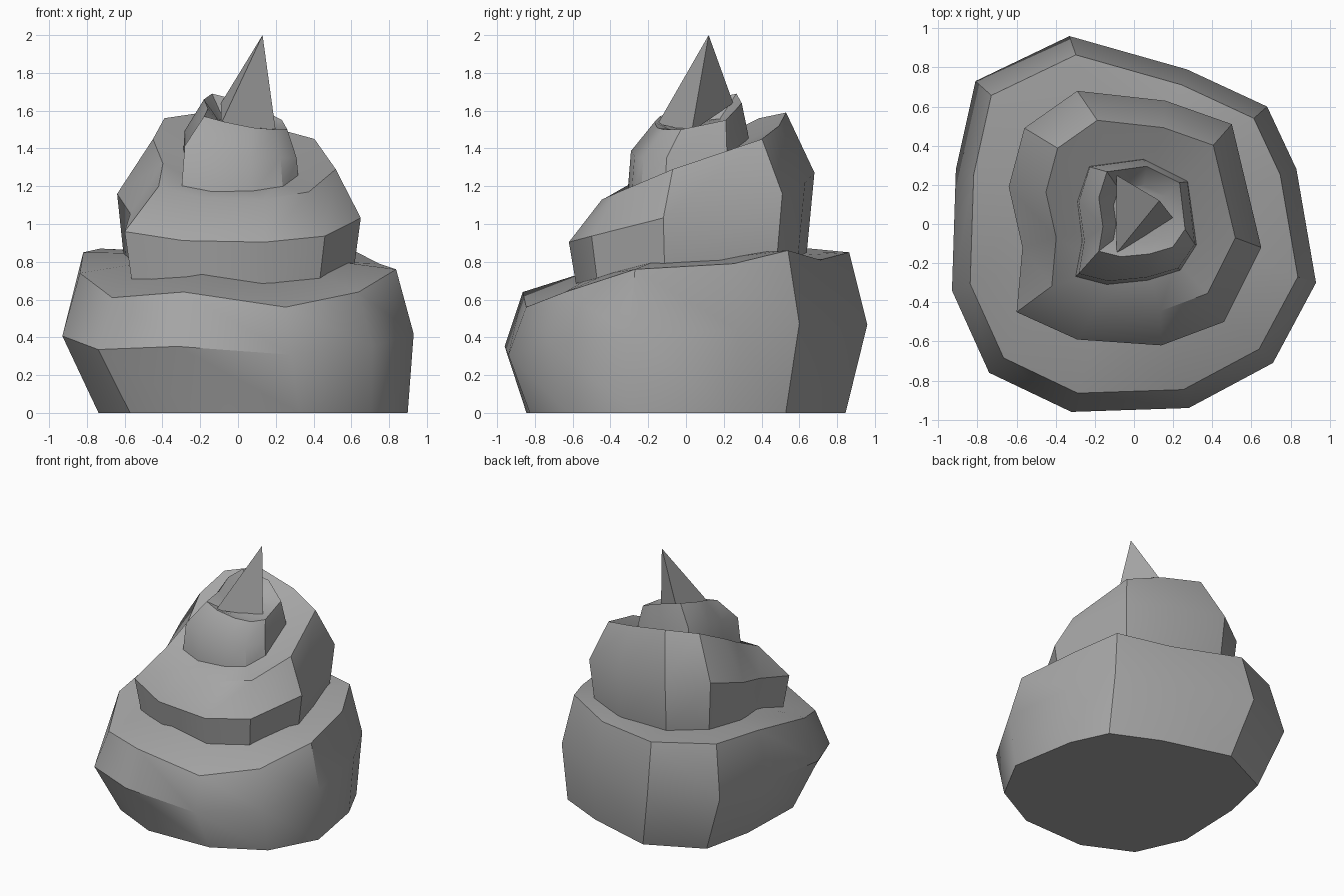
import bpy
import bmesh
import math

cube = bpy.data.objects.get("Cube")
if cube:
    bpy.data.objects.remove(cube, do_unlink=True)

grey = bpy.data.materials.new("plain_grey")
grey.use_nodes = True
colour = (0.38, 0.38, 0.38, 1)
grey.diffuse_color = colour
grey.node_tree.nodes["Principled BSDF"].inputs["Base Color"].default_value = colour


def finish(name, bm):
    """Turn a bmesh into a smooth object that keeps its sharp edges."""
    bmesh.ops.recalc_face_normals(bm, faces=bm.faces)
    mesh = bpy.data.meshes.new(name)
    bm.to_mesh(mesh)
    bm.free()
    obj = bpy.data.objects.new(name, mesh)
    mesh.materials.append(grey)
    bpy.context.collection.objects.link(obj)
    bpy.ops.object.select_all(action="DESELECT")
    obj.select_set(True)
    bpy.context.view_layer.objects.active = obj
    bpy.ops.object.shade_smooth_by_angle(angle=math.radians(38))
    return obj


def swirl_tier(name, outline, rings):
    """Loft rings made from one outline of (x, y, rim height).
    Each ring is (scale, x shift, y shift, height factor, height offset)."""
    bm = bmesh.new()
    loops = []
    for scale, dx, dy, factor, offset in rings:
        loops.append([bm.verts.new((x * scale + dx, y * scale + dy, z * factor + offset))
                      for x, y, z in outline])
    count = len(outline)
    for low, high in zip(loops, loops[1:]):
        for i in range(count):
            j = (i + 1) % count
            bm.faces.new((low[i], low[j], high[j], high[i]))
    bm.faces.new(loops[0][::-1])
    bm.faces.new(loops[-1])
    return finish(name, bm)


# Bottom tier: wide bulge, rim rising toward the back
bottom_outline = [
    (0.93, -0.30, 0.76), (0.71, -0.71, 0.64), (0.28, -0.94, 0.56),
    (-0.32, -0.96, 0.64), (-0.74, -0.76, 0.61), (-0.93, -0.34, 0.74),
    (-0.91, 0.28, 0.85), (-0.81, 0.73, 0.87), (-0.33, 0.96, 0.85),
    (0.27, 0.79, 0.81), (0.68, 0.60, 0.86), (0.83, 0.28, 0.79),
]
swirl_tier("bottom_swirl", bottom_outline, [
    (0.88, 0.08, 0, 0, 0),
    (1, 0, 0, 0.55, 0),
    (0.9, 0, 0, 1, 0),
    (0.57, 0, 0, 0.5, 0.42),
])

# Middle tier: climbs steeply from the front to the back
middle_outline = [
    (-0.60, -0.45, 1.20), (-0.29, -0.59, 1.14), (0.14, -0.62, 1.13),
    (0.46, -0.50, 1.17), (0.65, -0.12, 1.29), (0.50, 0.51, 1.45),
    (0.16, 0.63, 1.52), (-0.29, 0.68, 1.59), (-0.56, 0.49, 1.56),
    (-0.64, 0.19, 1.45), (-0.57, -0.12, 1.32),
]
swirl_tier("middle_swirl", middle_outline, [
    (0.94, 0, 0, 0.35, 0.29),
    (1, 0, 0, 0.8, 0),
    (0.75, 0.03, 0.02, 1, 0),
    (0.42, 0.02, 0.02, 0.6, 0.51),
])

# Top tier: small dished collar under the tip
top_outline = [
    (-0.30, -0.27, 1.57), (-0.14, -0.31, 1.54), (0.07, -0.29, 1.51),
    (0.24, -0.24, 1.50), (0.33, -0.11, 1.50), (0.29, 0.23, 1.55),
    (0.05, 0.35, 1.64), (-0.24, 0.31, 1.69), (-0.30, 0.12, 1.66),
    (-0.27, -0.09, 1.61),
]
swirl_tier("top_swirl", top_outline, [
    (1, 0, 0, 0.5, 0.39),
    (0.94, 0, 0, 0.9, 0),
    (0.7, 0.03, 0.05, 1, 0),
    (0.45, 0.03, 0.04, 0.3, 1.05),
])

# Pointed three-sided tip, leaning toward the back left
tip = bmesh.new()
apex = tip.verts.new((0.13, 0.12, 2))
feet = [tip.verts.new(p) for p in
        ((-0.09, -0.15, 1.53), (0.20, 0.03, 1.49), (-0.09, 0.25, 1.64))]
for i in range(3):
    tip.faces.new((feet[i], feet[(i + 1) % 3], apex))
tip.faces.new(feet[::-1])
finish("pointed_tip", tip)
